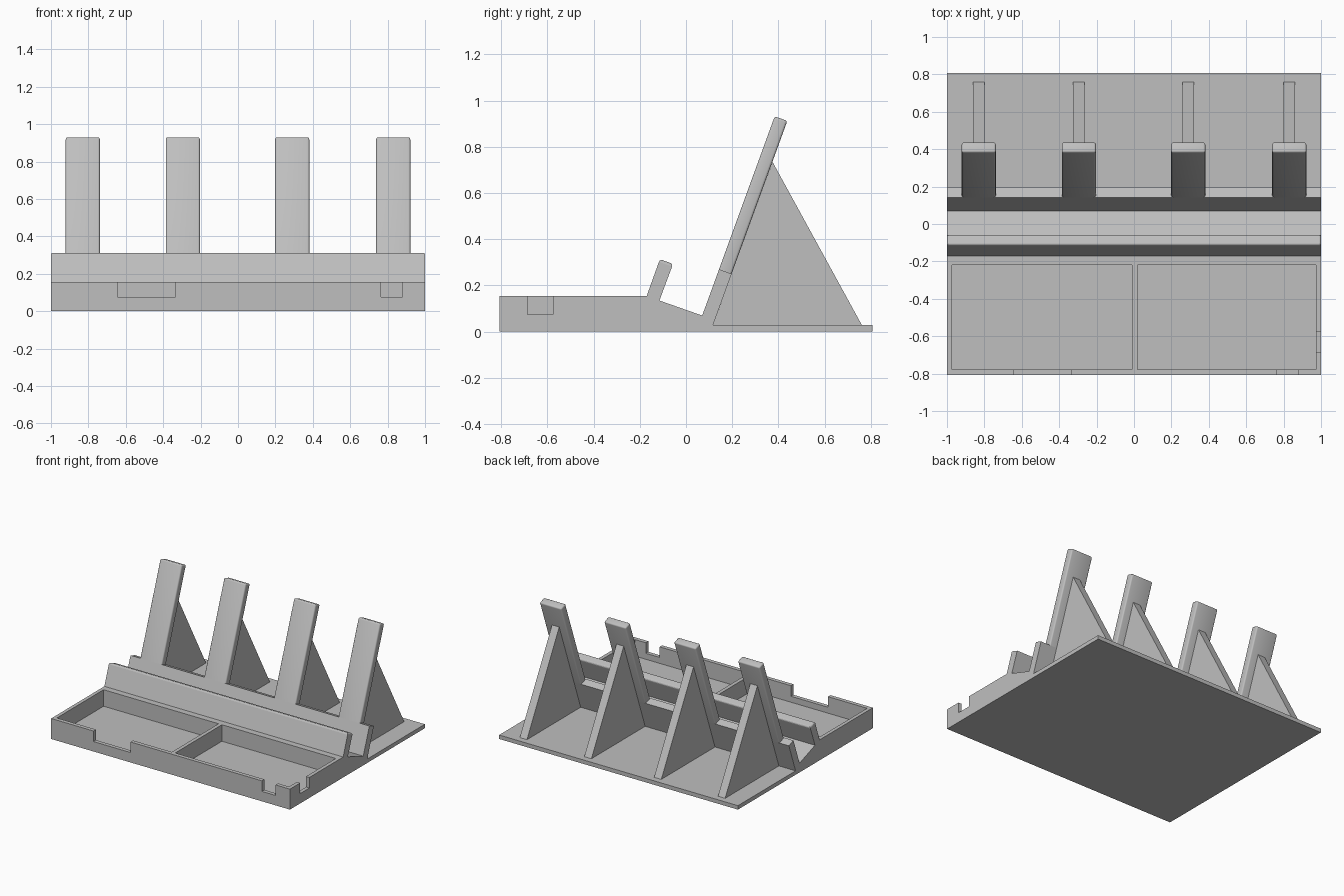
import bpy, bmesh
from math import radians, tan, cos, sin

if "Cube" in bpy.data.objects:
    bpy.data.objects.remove(bpy.data.objects["Cube"])

grey = bpy.data.materials.new("plain grey")
grey.use_nodes = True
grey.diffuse_color = (0.52, 0.52, 0.52, 1)
grey.node_tree.nodes["Principled BSDF"].inputs["Base Color"].default_value = grey.diffuse_color


def prism(name, profile, x0, x1, bevel=0, rule=None):
    """Extrude a (y, z) profile from x0 to x1, rounding the edges picked by rule."""
    bm = bmesh.new()
    face = bm.faces.new([bm.verts.new((x0, y, z)) for y, z in profile])
    ext = bmesh.ops.extrude_face_region(bm, geom=[face])["geom"]
    bmesh.ops.translate(bm, vec=(x1 - x0, 0, 0),
                        verts=[v for v in ext if isinstance(v, bmesh.types.BMVert)])
    bmesh.ops.recalc_face_normals(bm, faces=bm.faces)
    if bevel:
        bmesh.ops.bevel(bm, geom=[e for e in bm.edges if rule(e)], offset=bevel,
                        segments=3, profile=0.5, affect='EDGES')
    mesh = bpy.data.meshes.new(name)
    bm.to_mesh(mesh)
    bm.free()
    mesh.materials.append(grey)
    obj = bpy.data.objects.new(name, mesh)
    bpy.context.collection.objects.link(obj)
    return obj


def block(name, x0, x1, y0, y1, z0, z1):
    return prism(name, [(y0, z0), (y1, z0), (y1, z1), (y0, z1)], x0, x1)


def cut(target, cutter):
    cutter.hide_render = True
    mod = target.modifiers.new("cut", 'BOOLEAN')
    mod.operation, mod.solver, mod.object = 'DIFFERENCE', 'EXACT', cutter
    bpy.context.view_layer.objects.active = target
    bpy.ops.object.modifier_apply(modifier=mod.name)
    bpy.data.objects.remove(cutter)


LEAN = radians(20)
FLOOR = 0.03
RIM = 0.155


def leaning(along, depth):
    """Point on the leaning back rest: distance up its front face, and depth behind it."""
    return (0.07 + along * sin(LEAN) + depth * cos(LEAN),
            0.07 + along * cos(LEAN) - depth * sin(LEAN))


THICK = 0.058
REST = 0.213
POST = 0.917
foot_y = 0.07 + THICK / cos(LEAN) - (0.07 - FLOOR) * tan(LEAN)

# Stand body: tray block, front lip, sloped seat, low back rest, rear plate
body_profile = [(-0.807, 0), (0.807, 0), (0.807, FLOOR), (foot_y, FLOOR),
                leaning(REST, THICK), leaning(REST, 0), (0.07, 0.07),
                (-0.115, 0.135), (-0.056, 0.293), (-0.113, 0.314),
                (-0.17, RIM), (-0.807, RIM)]
body = prism("stand_body", body_profile, -1, 1, 0.012,
             lambda e: all(v.co.z > 0.28 for v in e.verts))

# Two tray compartments
for x0, x1 in ((-0.973, -0.01), (0.018, 0.972)):
    cut(body, block("compartment_cutter", x0, x1, -0.777, -0.218, FLOOR, 0.25))

# Cable notches in the front and side rims
for x0, x1, y0, y1 in ((-0.645, -0.335, -0.9, -0.76),
                       (0.765, 0.88, -0.9, -0.76),
                       (0.95, 1.1, -0.685, -0.575)):
    cut(body, block("notch_cutter", x0, x1, y0, y1, 0.075, 0.25))

# Upright posts with triangular braces behind
post_profile = [leaning(REST, 0), leaning(REST, THICK),
                leaning(POST, THICK), leaning(POST, 0)]
brace_profile = [(foot_y, FLOOR), (0.76, FLOOR), (0.374, 0.735)]
for i, x in enumerate((-0.83, -0.295, 0.29, 0.83), 1):
    post = prism(f"post_{i}", post_profile, x - 0.091, x + 0.091, 0.01,
                 lambda e: any(v.co.z > 0.5 for v in e.verts))
    prism(f"brace_{i}", brace_profile, x - 0.03, x + 0.03)
    bpy.ops.object.select_all(action='DESELECT')
    post.select_set(True)
    bpy.context.view_layer.objects.active = post
    bpy.ops.object.shade_smooth_by_angle(angle=radians(35))
